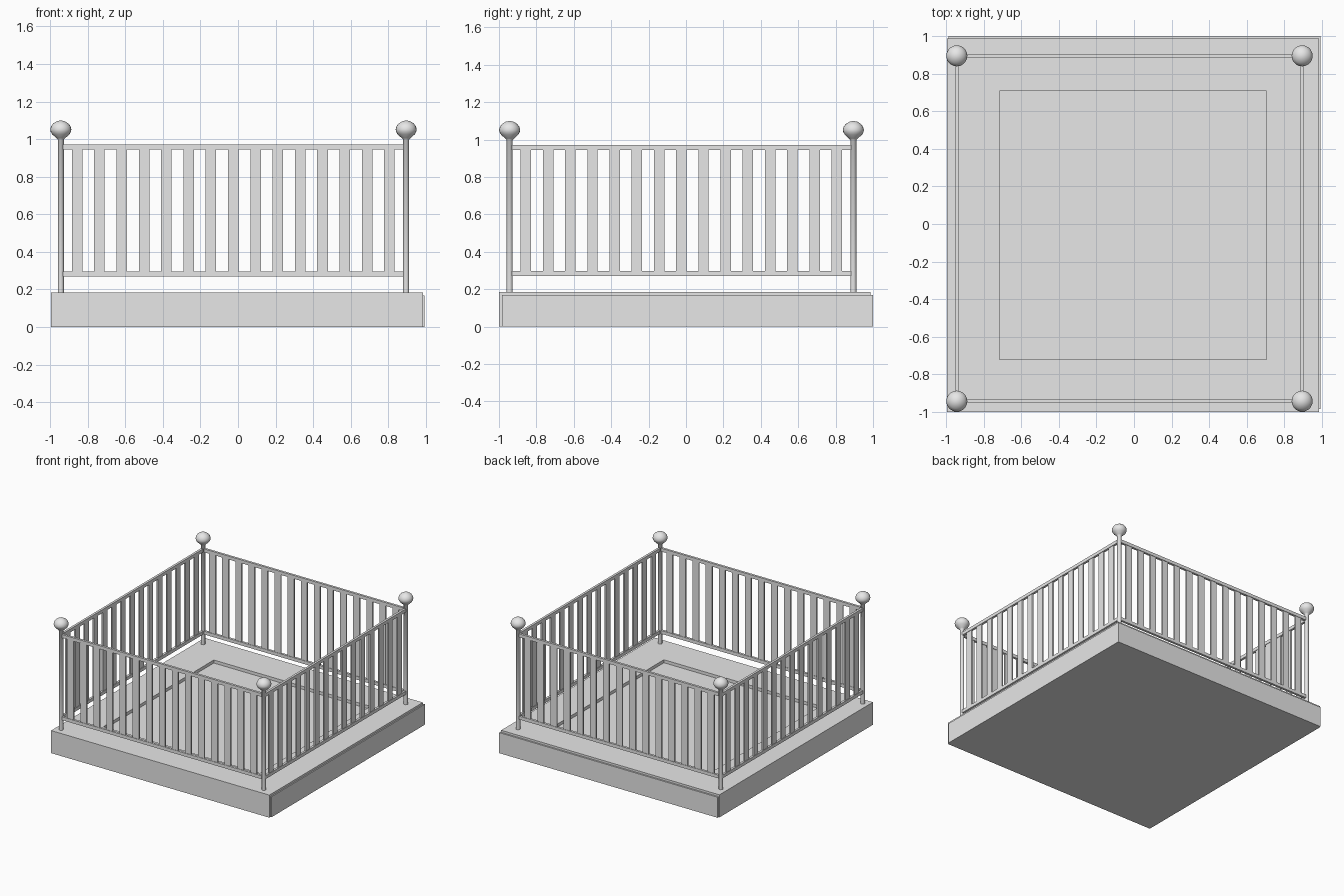
import bpy, bmesh, math
from mathutils import Vector, Matrix

if "Cube" in bpy.data.objects:
    bpy.data.objects.remove(bpy.data.objects["Cube"])

mat = bpy.data.materials.new("plain grey")
mat.diffuse_color = (0.8, 0.8, 0.8, 1)
mat.use_nodes = True
mat.node_tree.nodes["Principled BSDF"].inputs["Base Color"].default_value = mat.diffuse_color


def finish(name, bm):
    bmesh.ops.recalc_face_normals(bm, faces=bm.faces)
    me = bpy.data.meshes.new(name)
    bm.to_mesh(me)
    bm.free()
    me.materials.append(mat)
    ob = bpy.data.objects.new(name, me)
    bpy.context.collection.objects.link(ob)
    return ob


def add_box(bm, lo, hi):
    lo, hi = Vector(lo), Vector(hi)
    m = Matrix.Translation((lo + hi) / 2) @ Matrix.Diagonal((*(hi - lo), 1))
    return bmesh.ops.create_cube(bm, size=1, matrix=m)["verts"]


X0, X1, Y0, Y1 = -0.994, 0.984, -1.0, 0.987   # deck block
P0, P1 = -0.943, 0.895                        # post positions
TOP = 0.185

# Deck block with a shallow square recess in the floor
bm = bmesh.new()
add_box(bm, (X0, Y0, 0), (X1, Y1, TOP))
bm.normal_update()
top = [f for f in bm.faces if f.normal.z > 0.9]
bmesh.ops.inset_region(bm, faces=top, thickness=0.394)
ext = bmesh.ops.extrude_discrete_faces(bm, faces=top)
inner = {v for f in ext["faces"] for v in f.verts}
bmesh.ops.translate(bm, verts=list(inner), vec=(0, 0, -0.025))
finish("deck", bm)

# Slightly lower skirt boards on the right and back
bm = bmesh.new()
add_box(bm, (X1, Y0 + 0.015, 0), (0.993, 1.0, 0.168))
finish("right_skirt", bm)
bm = bmesh.new()
add_box(bm, (X0 + 0.006, Y1, 0), (X1, 1.0, 0.168))
finish("back_skirt", bm)


# Corner posts with onion shaped finials, as one turned profile
profile = [(0.016, TOP), (0.016, 0.998), (0.024, 1.006), (0.046, 1.026),
           (0.054, 1.04), (0.056, 1.052), (0.052, 1.068), (0.041, 1.083),
           (0.022, 1.095), (0, 1.1)]


def post(name, x, y, n=20):
    bm = bmesh.new()
    vs = [bm.verts.new((x + r, y, z)) for r, z in profile]
    es = [bm.edges.new(p) for p in zip(vs, vs[1:])]
    bmesh.ops.spin(bm, geom=vs + es, cent=(x, y, 0), axis=(0, 0, 1),
                   angle=2 * math.pi, steps=n)
    bmesh.ops.remove_doubles(bm, verts=bm.verts, dist=1e-4)
    for f in bm.faces:
        f.smooth = True
    finish(name, bm)


for ny, y in (("front", P0), ("back", P1)):
    for nx, x in (("left", P0), ("right", P1)):
        post(f"{ny}_{nx}_post", x, y)


# Railing panels: two rails and fifteen flat pickets each
def panel(name, across, along_x):
    def box(bm, a, b, half, z0, z1):
        lo, hi = (a, across - half, z0), (b, across + half, z1)
        if not along_x:
            lo, hi = (lo[1], lo[0], z0), (hi[1], hi[0], z1)
        add_box(bm, lo, hi)

    bm = bmesh.new()
    for z0, z1 in ((0.27, 0.297), (0.944, 0.971)):
        box(bm, P0 + 0.01, P1 - 0.01, 0.0095, z0, z1)
    finish(name + "_rails", bm)
    bm = bmesh.new()
    for i in range(15):
        c = -0.856 + i * 0.1187
        box(bm, c - 0.028, c + 0.028, 0.006, 0.297, 0.944)
    finish(name + "_pickets", bm)


panel("front", P0, True)
panel("back", P1, True)
panel("left", P0, False)
panel("right", P1, False)
